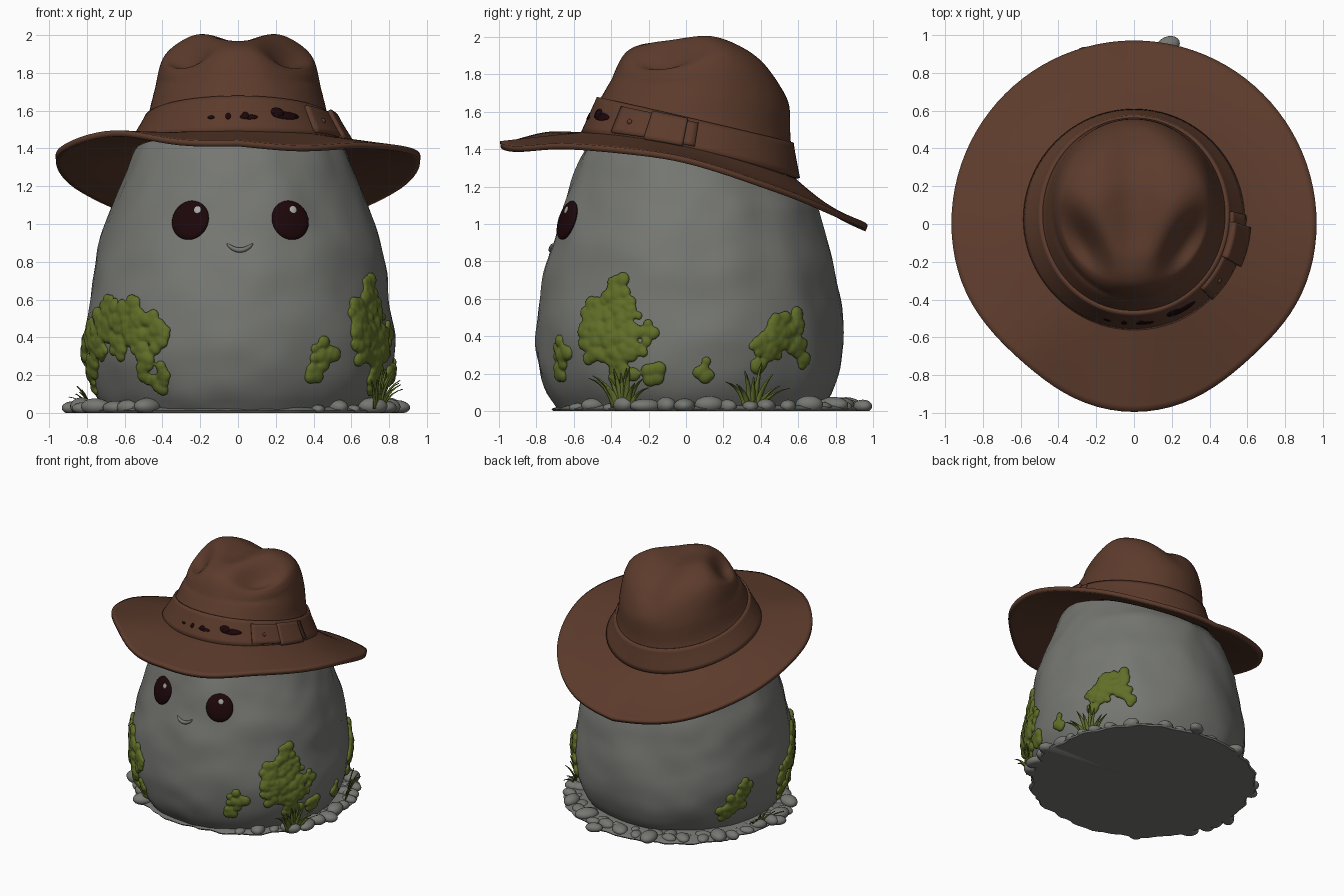
import bpy, bmesh, math, random
from math import sin, cos, pi, radians
from mathutils import Vector, Matrix, noise

if "Cube" in bpy.data.objects:
    bpy.data.objects.remove(bpy.data.objects["Cube"])

random.seed(4)


def material(name, rgb):
    m = bpy.data.materials.new(name)
    m.diffuse_color = (*rgb, 1)
    m.use_nodes = True
    m.node_tree.nodes["Principled BSDF"].inputs["Base Color"].default_value = m.diffuse_color
    return m


STONE = material("stone_grey", (0.18, 0.185, 0.168))
FELT = material("hat_brown", (0.108, 0.044, 0.025))
MOSS = material("moss_green", (0.118, 0.156, 0.021))
GRASS = material("grass_green", (0.112, 0.15, 0.024))
DARK = material("dark_maroon", (0.012, 0.002, 0.003))
SHINE = material("eye_shine", (0.4, 0.4, 0.38))


def interp(keys, t):
    """Smooth curve through rows of (parameter, values...)."""
    t = min(max(t, keys[0][0]), keys[-1][0])
    i = 0
    while i < len(keys) - 2 and t > keys[i + 1][0]:
        i += 1
    a, b = keys[i], keys[i + 1]
    p, q = keys[max(i - 1, 0)], keys[min(i + 2, len(keys) - 1)]
    h = b[0] - a[0]
    s = (t - a[0]) / h
    out = []
    for k in range(1, len(a)):
        m0 = (b[k] - p[k]) / (b[0] - p[0]) * h
        m1 = (q[k] - a[k]) / (q[0] - a[0]) * h
        out.append((2*s**3 - 3*s*s + 1) * a[k] + (s**3 - 2*s*s + s) * m0
                   + (3*s*s - 2*s**3) * b[k] + (s**3 - s*s) * m1)
    return out


def finish(name, bm, mat, thick=0):
    bmesh.ops.remove_doubles(bm, verts=bm.verts, dist=1e-5)
    bmesh.ops.recalc_face_normals(bm, faces=bm.faces)
    me = bpy.data.meshes.new(name)
    bm.to_mesh(me)
    bm.free()
    me.materials.append(mat)
    me.polygons.foreach_set("use_smooth", [True] * len(me.polygons))
    me.set_sharp_from_angle(angle=radians(50))
    ob = bpy.data.objects.new(name, me)
    bpy.context.collection.objects.link(ob)
    if thick:
        mod = ob.modifiers.new("thickness", 'SOLIDIFY')
        mod.thickness, mod.offset = thick, 0
    return ob


def surface(name, f, nu, nv, mat, closed=True, thick=0):
    """Grid of points f(u, v) with u, v in 0..1; closed joins the u ends."""
    bm = bmesh.new()
    n = nu if closed else nu + 1
    rows = [[bm.verts.new(f(i / nu, j / nv)) for i in range(n)] for j in range(nv + 1)]
    for j in range(nv):
        for i in range(nu):
            k = (i + 1) % n
            bm.faces.new((rows[j][i], rows[j][k], rows[j + 1][k], rows[j + 1][i]))
    return finish(name, bm, mat, thick)


def blobs(name, mats, mat, sub=2):
    bm = bmesh.new()
    for m in mats:
        bmesh.ops.create_icosphere(bm, subdivisions=sub, radius=1, matrix=m)
    for v in bm.verts:
        v.co.z = max(v.co.z, 0)
    return finish(name, bm, mat)


def place(p, n, s):
    return Matrix.LocRotScale(p, n.to_track_quat('Z', 'Y'), Vector(s))


# Stone body: height -> radius; angle 0 is the front, 90 degrees is the right
BODY = [(0, .70), (.1, .765), (.25, .81), (.42, .82), (.6, .80), (.8, .765), (1.0, .705),
        (1.2, .64), (1.4, .555), (1.5, .46), (1.58, .3), (1.62, 0)]


def body(a, z, off=0):
    r = interp(BODY, z)[0]
    k = min(max((z - 1.1) / .3, 0), 1)
    r *= 1 - .2 * k * max(0, -cos(a))
    q = Vector((sin(a), cos(a), z * 1.2))
    n = .018 * noise.noise(q * 2.2) + .012 * noise.noise(q * 5)
    r = max(0, r + off + (n if 0 < z < 1.6 else 0))
    return Vector((.01 + r * sin(a), .02 - r * cos(a), z))


def body_normal(a, z):
    slope = (interp(BODY, z + .03)[0] - interp(BODY, z - .03)[0]) / .06
    return Vector((sin(a), -cos(a), -slope)).normalized()


surface("stone_body", lambda u, v: body(2 * pi * u, 1.62 * v), 72, 50, STONE)

# Eyes with small highlights
for side, x, dx in (("left", -.26, .045), ("right", .26, .012)):
    a, z = math.asin(x / .69), 1.02
    p, n = body(a, z), body_normal(a, z)
    blobs(side + "_eye", [place(p, n, (.104, .108, .03))], DARK, 4)
    q = p + n.to_track_quat('Z', 'Y') @ Vector((dx, .05, .026))
    blobs(side + "_eye_shine", [place(q, n, (.021, .021, .005))], SHINE, 3)


# Smile: a thin tube along an arc
def tube(u, v):
    x = -.07 + .14 * v
    p = body(x / .72, .862 + .033 * (x / .07) ** 2)
    r = .014 * (1 - (2 * v - 1) ** 4) ** .5
    return p + Vector((0, -r * cos(2 * pi * u), r * sin(2 * pi * u)))


surface("smile", tube, 10, 20, STONE)

# Hat crown rings: t, half width, front y, back y, front z, back z
CROWN = [(0, .575, -.55, .595, 1.48, 1.24), (1, .48, -.46, .56, 1.68, 1.44),
         (2, .445, -.405, .55, 1.82, 1.64), (3, .425, -.35, .485, 1.945, 1.81),
         (4, .385, -.29, .385, 2.005, 1.92), (5, .28, -.19, .23, 2.03, 2.0),
         (6, .12, -.07, .10, 2.025, 2.02), (6.6, 0, .02, .02, 2.022, 2.022)]


def crown(a, t, off=0):
    w, yf, yb, zf, zb = interp(CROWN, t)
    z = zf + (zb - zf) * (1 - cos(a)) / 2 + .04 * sin(a) ** 2 * max(0, 1 - t)
    return Vector(((w + off) * sin(a), (yf + yb) / 2 - ((yb - yf) / 2 + off) * cos(a), z))


def pinched(u, v):
    p = crown(2 * pi * u, 6.6 * v)
    x, y = p.x, p.y
    fade = min(max((p.z - 1.64) / .2, 0), 1)
    s = 1 if x > 0 else -1
    dx, dy = abs(x) - .285, y + .13
    along, across = dx * .52 + dy * .85, dx * .85 - dy * .52
    g = fade * math.exp(-(along / .24) ** 2 - (across / .11) ** 2)
    p.z -= .18 * g + fade * .06 * math.exp(-(x / .13) ** 2)
    p.x -= s * .02 * g
    return p


surface("hat_crown", pinched, 96, 60, FELT)

# Hat brim: angle -> edge height, drooping at the back, raised at the left front
EDGE = [(0, 1.42), (20, 1.4), (45, 1.415), (70, 1.39), (90, 1.34),
        (120, 1.185), (150, 1.04), (180, .975)]


def brim(u, v):
    a = (u - .5) * 2 * pi
    d = math.degrees(a)
    p = crown(a, 0, -.03)
    z = interp(EDGE, abs(d))[0] + .065 * math.exp(-((d + 42) / 28) ** 2)
    r = .965 - .03 * math.exp(-((abs(d) - 42) / 20) ** 2) + .028 * math.exp(-(d / 25) ** 2)
    e = Vector((r * sin(a), -r * cos(a), z))
    q = p.lerp(e, v)
    q.z -= .025 * sin(pi * v) * (.4 - cos(a))/1.2 if cos(a) < .4 else 0
    return q


surface("hat_brim", brim, 96, 14, FELT, thick=.032)


# Hat band, strap and buckle: raised strips that follow the crown
def strip(name, a0, a1, t0, t1, off, thick, closed=False):
    surface(name, lambda u, v: crown(radians(a0 + (a1 - a0) * u), t0 + (t1 - t0) * v, off),
            96 if closed else 14, 6, FELT, closed, thick)


strip("hat_band", 0, 360, .02, .97, .004, .022, True)
strip("band_strap", 44, 92, .12, .86, .02, .026)
strip("band_buckle", 66, 86, .06, .93, .036, .035)
p = crown(radians(54), .5, .036)
blobs("strap_stud", [place(p, Vector((.8, -.6, .2)), (.014, .014, .01))], FELT, 3)

# Dark flecks on the front of the band
for i, (a, t, ra, rt) in enumerate([(28, .5, 8.5, .1), (23, .57, 4, .12), (6, .42, 5, .06),
                                    (4, .46, 2, .08), (-5.5, .44, 1.5, .08), (-15, .42, 2, .04)]):
    surface(f"band_fleck_{i}", lambda u, v: crown(
        radians(a + ra * v * cos(2 * pi * u)), t + rt * v * sin(2 * pi * u), .016),
        16, 2, DARK, thick=.006)

# Moss patches: angle, height and radius of each area, lumps fused into one skin
PATCHES = {
    "moss_front_right": [(60, .5, .14), (55, .4, .13), (64, .3, .11), (61, .64, .07), (50, .52, .06),
                         (63, .17, .06), (74, .42, .05), (76, .2, .04), (33, .32, .065),
                         (29, .22, .04)],
    "moss_front_left": [(-52, .45, .13), (-38, .43, .11), (-65, .42, .12), (-34, .2, .075),
                        (-77, .3, .11), (-60, .58, .05), (-46, .56, .06), (-80, .17, .07),
                        (-31, .4, .06), (-38, .3, .05)],
    "moss_back_right": [(126, .42, .09), (121, .34, .07), (133, .38, .07), (134, .48, .04),
                        (117, .35, .04), (117, .25, .03), (96, .22, .045), (138, .26, .025)],
    "moss_back_left": [(-116, .26, .08), (-111, .36, .05), (-122, .18, .06)],
}
for name, areas in PATCHES.items():
    mats = []
    for deg, z0, r in areas:
        for _ in range(int(r * r * 2600) + 5):
            th, d = random.uniform(0, 2 * pi), r * random.random() ** .5 * random.uniform(.8, 1.2)
            a, z = radians(deg) + d * cos(th) / .82, max(.04, z0 + d * sin(th))
            s = random.uniform(.022, .042)
            mats.append(place(body(a, z, .004), body_normal(a, z), (s, s, s * .62)))
    ob = blobs(name, mats, MOSS)
    mod = ob.modifiers.new("fuse", 'REMESH')
    mod.mode, mod.voxel_size, mod.use_smooth_shade = 'VOXEL', .009, True

# Flat base slab with a wavy rim
SLAB = [(0, 0), (.845, 0), (.855, .012), (.80, .03), (0, .035)]


def slab(u, v):
    r, z = SLAB[round(v * 4)]
    a = 2 * pi * u
    r *= 1 + .05 * noise.noise(Vector((7 * sin(a), 7 * cos(a), 5)))
    return Vector((r * sin(a), .11 - r * .97 * cos(a), z))


surface("base_slab", slab, 120, 4, STONE)


# Pebble ring, left open at the front
def pebble(x, y, s, h):
    return (Matrix.Translation((x, y, h * .75)) @ Matrix.Rotation(random.uniform(0, pi), 4, 'Z')
            @ Matrix.Diagonal((s * 1.25, s * .9, h, 1)))


mats = [pebble(.18, .945, .052, .035), pebble(-.875, .05, .052, .035)]
for ring, step, size in ((.83, 9, .06), (.765, 11, .045)):
    d = 31
    while d < 329:
        a, s = radians(d), size * random.uniform(.65, 1.2)
        r = ring + random.uniform(-.03, .02)
        mats.append(pebble(r * sin(a), .095 - r * .95 * cos(a), s, s * random.uniform(.55, .8)))
        d += step * random.uniform(.75, 1.25)
blobs("pebbles", mats, STONE, 3)


# Grass tufts: curved tapering blades fanning outwards
def tuft(name, deg, count, height):
    bm = bmesh.new()
    a = radians(deg)
    out, side = Vector((sin(a), -cos(a), 0)), Vector((cos(a), sin(a), 0))
    for i in range(count):
        fan = (i / (count - 1) - .5) * 2
        lean = side * fan * .13 + out * random.uniform(.02, .08)
        h = height * random.uniform(.65, 1.1) * (1 - .25 * abs(fan))
        base = body(a, .03, .09) + side * fan * .05
        base.z = .02
        prev = None
        for k in range(7):
            t = k / 6
            p = base + lean * t ** 1.6 + Vector((0, 0, h * (t - .25 * t ** 3 * abs(fan))))
            w = .018 * (1 - t) ** .6 + .001
            pair = [bm.verts.new(p - side * w), bm.verts.new(p + out * .005),
                    bm.verts.new(p + side * w)]
            if prev:
                for m in (0, 1):
                    bm.faces.new((prev[m], prev[m + 1], pair[m + 1], pair[m]))
            prev = pair
    finish(name, bm, GRASS, .004)


tuft("grass_front_right", 64, 11, .27)
tuft("grass_back_right", 115, 8, .24)
tuft("grass_left", -100, 6, .15)
